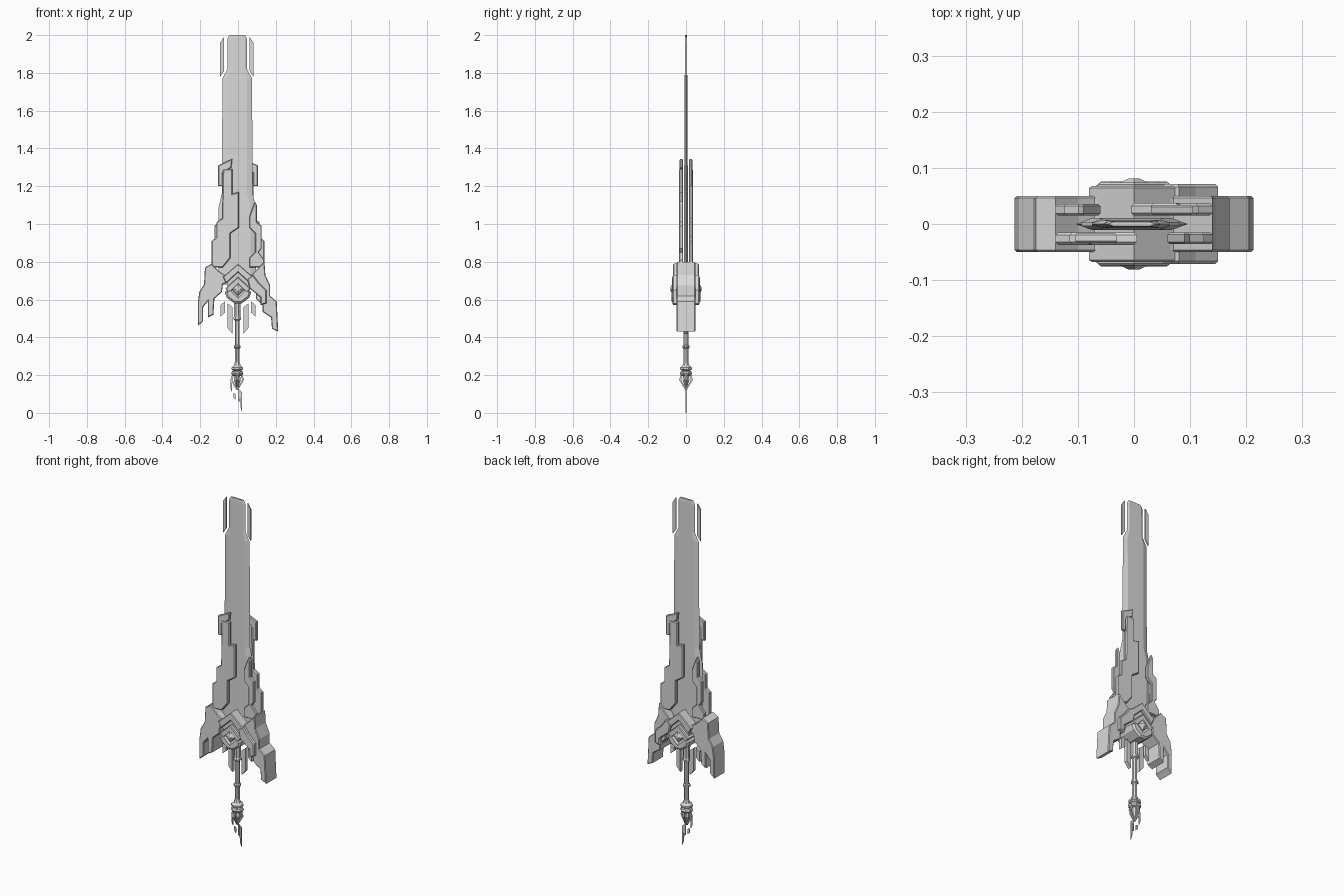
import bpy
import bmesh
from math import pi, cos, sin
from mathutils import Matrix, Vector

UNIT = 0.01  # outlines are drawn in hundredths

cube = bpy.data.objects.get("Cube")
if cube:
    bpy.data.objects.remove(cube, do_unlink=True)

GREY = (0.7, 0.7, 0.7, 1.0)
steel = bpy.data.materials.new("plain_grey")
steel.use_nodes = True
steel.diffuse_color = GREY
steel.node_tree.nodes["Principled BSDF"].inputs["Base Color"].default_value = GREY


def finish(name, bm):
    """Turn a bmesh into a named, flat shaded grey object."""
    bmesh.ops.recalc_face_normals(bm, faces=bm.faces)
    mesh = bpy.data.meshes.new(name)
    bm.to_mesh(mesh)
    bm.free()
    mesh.materials.append(steel)
    obj = bpy.data.objects.new(name, mesh)
    bpy.context.scene.collection.objects.link(obj)
    return obj


def plate(name, outline, near, far, chamfer=0.0, turn=0.0):
    """Extrude an x-z outline from y = near to y = far, optionally turned about z."""
    bm = bmesh.new()
    ring = [bm.verts.new((x * UNIT, near, z * UNIT)) for x, z in outline]
    face = bm.faces.new(ring)
    grown = bmesh.ops.extrude_face_region(bm, geom=[face])
    moved = [v for v in grown["geom"] if isinstance(v, bmesh.types.BMVert)]
    bmesh.ops.translate(bm, verts=moved, vec=(0, far - near, 0))
    bm.normal_update()
    if chamfer:
        # only the rims of the two flat faces are chamfered
        rims = [e for e in bm.edges
                if abs(e.verts[0].co.y - e.verts[1].co.y) < 1e-5]
        bmesh.ops.bevel(bm, geom=rims, offset=chamfer, segments=1,
                        affect='EDGES', clamp_overlap=True)
    bm.transform(Matrix.Rotation(turn, 4, 'Z'))
    return finish(name, bm)


def mirror(outline):
    return [(-x, z) for x, z in reversed(outline)]


def loft(name, rings):
    """Skin a stack of equal rings and cap both ends."""
    bm = bmesh.new()
    rows = [[bm.verts.new(p) for p in ring] for ring in rings]
    for low, high in zip(rows, rows[1:]):
        for i in range(len(low)):
            j = (i + 1) % len(low)
            bm.faces.new((low[i], low[j], high[j], high[i]))
    bm.faces.new(rows[0])
    bm.faces.new(rows[-1])
    return finish(name, bm)


# Blade: six sided section with bevelled edges, stepped in near the tip
def blade_ring(z, half, bevel, thick):
    c = -0.004
    flat = half - bevel
    return [(c - half, 0, z), (c - flat, -thick, z), (c + flat, -thick, z),
            (c + half, 0, z), (c + flat, thick, z), (c - flat, thick, z)]


loft("blade", [blade_ring(*row) for row in (
    (0.68, 0.10, 0.03, 0.011), (1.08, 0.10, 0.03, 0.011),
    (1.16, 0.082, 0.03, 0.010), (1.77, 0.078, 0.026, 0.007),
    (1.82, 0.052, 0.012, 0.006), (1.98, 0.052, 0.012, 0.005),
    (2.0, 0.042, 0.01, 0.004))])

# Slivers floating beside the tip
sliver = [(7, 181), (9, 178), (9, 196), (7, 199)]
plate("tip_sliver_left", [(x - 0.8, z) for x, z in sliver], -0.004, 0.004)
plate("tip_sliver_right", [(x - 0.4, z) for x, z in mirror(sliver)], -0.004, 0.004)

# Stepped armour plates, repeated on the back by a half turn
hook = [(-10.5, 131), (-3, 134.5), (-3.5, 130), (-8, 127), (-8, 120), (-10.5, 120)]
long_plate = [(-8, 129), (-3, 129), (-3, 116), (0.5, 117), (0.5, 98), (-4, 95),
              (-4, 82), (-8, 77), (-14, 77), (-14, 91), (-11.5, 93),
              (-11.5, 101), (-8.5, 103)]
short_plate = [(6, 104), (9, 112), (10, 110), (10, 101), (12.5, 99), (12.5, 87),
               (11, 85), (14, 81), (14, 77), (6, 77), (6, 82), (9, 85),
               (9, 95), (6, 98)]
for side, turn in (("front", 0), ("back", pi)):
    plate(side + "_hook_plate", hook, -0.034, -0.016, 0.004, turn)
    plate(side + "_long_plate", long_plate, -0.037, -0.015, 0.005, turn)
    plate(side + "_short_plate", short_plate, -0.036, -0.015, 0.004, turn)

# Guard: two stepped arms sweeping down
right_arm = [(-2, 76), (-7, 73), (-10, 75), (-14, 79), (-17.5, 77), (-18, 68),
             (-20.5, 64), (-21.3, 58), (-21.3, 46), (-18.5, 48.5), (-18.5, 56),
             (-16, 59), (-16, 50.5), (-13, 52), (-12.5, 60.5), (-8.5, 64),
             (-8, 68), (-2, 71)]
left_arm = [(2, 76), (7, 73), (10, 76), (14, 80), (14.5, 73), (17, 67.5),
            (17, 62), (20.5, 59), (21.3, 43), (18, 44.5), (17.5, 50.5),
            (13, 53.5), (13, 57), (9.5, 60.5), (9.5, 65), (2, 71)]
plate("right_guard_arm", right_arm, -0.05, 0.05, 0.004)
plate("left_guard_arm", left_arm, -0.05, 0.05, 0.004)
plate("left_arm_panel",
      [(5, 71), (8, 73), (11, 69), (15, 65), (15, 58), (12, 57), (12, 61), (6, 66)],
      -0.071, 0.071, 0.005)


# Guard centre: nested chevrons, a cup and a gem
def chevron(name, peak, reach, drop, width, depth):
    half = [(reach, peak - drop), (reach - width / 2, peak - drop - width),
            (0, peak - width * 1.3)]
    outline = [(0, peak)] + half + [(-x, z) for x, z in reversed(half[:-1])]
    plate(name, outline, -depth, depth, 0.004)


chevron("upper_chevron", 79, 8, 7, 3.5, 0.068)
chevron("inner_chevron", 72, 6.5, 6, 3, 0.074)
plate("guard_core", [(0, 76), (6, 69), (5, 63), (0, 60), (-5, 63), (-6, 69)],
      -0.055, 0.055)
plate("guard_cup", [(-7, 64), (-4, 66), (0, 62), (4, 66), (7, 64), (6, 61),
                    (2, 58), (-2, 58), (-6, 61)], -0.076, 0.076, 0.01)


def gem_ring(y, size):
    return [(size * cos(i * pi / 2), y, 0.655 + size * sin(i * pi / 2))
            for i in range(4)]


loft("centre_gem", [gem_ring(-0.081, 0.01), gem_ring(-0.07, 0.033),
                    gem_ring(0.07, 0.033), gem_ring(0.081, 0.01)])

# Loose shards hanging below the guard
outer_shard = [(7, 59), (9.3, 57), (9.3, 51), (7, 53)]
inner_shard = [(3, 56), (5.5, 58), (5.5, 45), (3, 42)]
for label, shape in (("outer", outer_shard), ("inner", inner_shard)):
    plate("left_" + label + "_shard", shape, -0.01, 0.01)
    plate("right_" + label + "_shard", mirror(shape), -0.01, 0.01)

# Grip with collars and pommel rings, turned with eight sides
SIDES = 8
profile = [(0.4, 13), (2, 17.5), (1.6, 19.5), (3, 20), (3.5, 21), (3, 22), (2.2, 22.3),
           (3.3, 23), (3.3, 24), (2, 25), (1.3, 27), (1.3, 34), (2, 34.5), (2, 35.5),
           (1.4, 36), (1.4, 49), (2.1, 49.5), (2.1, 50.5), (1.8, 51), (2, 60)]
spin = [2 * pi * (i + 0.5) / SIDES for i in range(SIDES)]
loft("grip", [[(r * UNIT * cos(a) - 0.004, r * UNIT * sin(a), z * UNIT) for a in spin]
              for r, z in profile])

# Pommel claws meeting in a point
claw = [(1.5, 20.5), (2.6, 20.5), (3.6, 17.5), (0.3, 12), (0, 12.5), (2.6, 17.5)]
for i in range(4):
    prong = plate("pommel_claw", claw, -0.005, 0.005, 0, i * pi / 2)
    prong.location = Vector((-0.004, 0, 0))

# Thin splinters trailing under the pommel
for shape in ([(-4, 18), (-3.2, 16), (-3.2, 11), (-4, 13)],
              [(-2.4, 10.5), (-1.2, 10), (-1.2, 7), (-2.4, 8)],
              [(0.2, 13), (1, 12), (1, 6), (0.2, 6)],
              [(1, 12), (2.2, 11), (2.2, 0), (1.4, 3)]):
    plate("splinter", shape, -0.003, 0.003)
